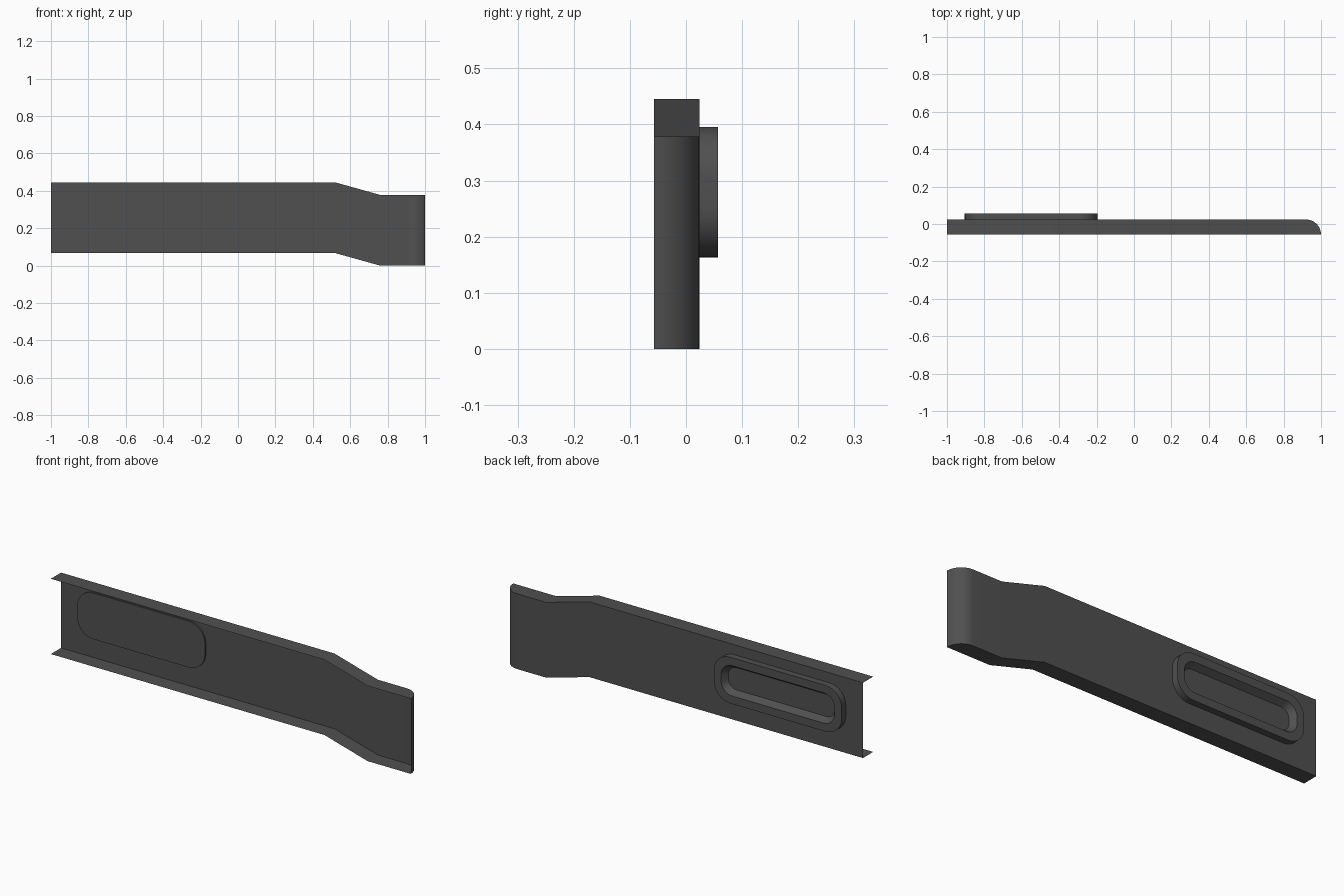
import bpy, bmesh, math

if "Cube" in bpy.data.objects:
    bpy.data.objects.remove(bpy.data.objects["Cube"])

grey = bpy.data.materials.new("dark grey")
grey.diffuse_color = (0.08, 0.08, 0.08, 1)
grey.use_nodes = True
grey.node_tree.nodes["Principled BSDF"].inputs["Base Color"].default_value = grey.diffuse_color

FRONT, WEB, BACK = -0.057, 0.024, 0.057


def finish(name, bm):
    bmesh.ops.remove_doubles(bm, verts=bm.verts, dist=1e-5)
    me = bpy.data.meshes.new(name)
    bm.to_mesh(me)
    bm.free()
    ob = bpy.data.objects.new(name, me)
    bpy.context.collection.objects.link(ob)
    me.materials.append(grey)
    bpy.ops.object.select_all(action='DESELECT')
    ob.select_set(True)
    bpy.context.view_layer.objects.active = ob
    bpy.ops.object.shade_smooth_by_angle(angle=math.radians(30))
    return ob


# Thin open channel: stepped web with a rounded right end, plus two flanges
def bottom_z(x):
    t = min(max((x - 0.52) / 0.24, 0), 1)
    return 0.067 * (1 - t)


R = WEB - FRONT
path = [(-1, WEB), (0.52, WEB), (0.76, WEB)]
for i in range(13):
    a = math.pi / 2 * i / 12
    path.append((1 - R + R * math.sin(a), FRONT + R * math.cos(a)))

bm = bmesh.new()
for (x0, y0), (x1, y1) in zip(path, path[1:]):
    h = 0.378
    a, b = bottom_z(x0), bottom_z(x1)
    v = lambda *p: bm.verts.new(p)
    # web, seen from the back
    bm.faces.new([v(x0, y0, a), v(x0, y0, a + h), v(x1, y1, b + h), v(x1, y1, b)])
    # flanges
    for top in (0, h):
        pts = [(x0, FRONT, a + top), (x1, FRONT, b + top)]
        if y1 > FRONT + 1e-4:
            pts.append((x1, y1, b + top))
        pts.append((x0, y0, a + top))
        if not top:
            pts.reverse()
        bm.faces.new([v(*p) for p in pts])
finish("channel_rail", bm)


# Rounded plate on the back with a tapered recess
def loop(bm, inset, y, n=10):
    hx, hz, r = 0.355 - inset, 0.116 - inset, 0.09 - inset * 0.75
    out = []
    for k, (sx, sz) in enumerate(((1, 1), (-1, 1), (-1, -1), (1, -1))):
        for i in range(n + 1):
            a = math.pi / 2 * (k + i / n)
            out.append(bm.verts.new((-0.55 + sx * (hx - r) + r * math.cos(a), y,
                                     0.279 + sz * (hz - r) + r * math.sin(a))))
    return out


bm = bmesh.new()
rings = [loop(bm, 0, WEB - 0.008), loop(bm, 0, BACK), loop(bm, 0.04, BACK),
         loop(bm, 0.06, WEB + 0.003)]
for a, b in zip(rings, rings[1:]):
    n = len(a)
    for i in range(n):
        j = (i + 1) % n
        bm.faces.new([a[i], a[j], b[j], b[i]])
bm.faces.new(rings[0])
bm.faces.new(rings[-1])
bmesh.ops.recalc_face_normals(bm, faces=bm.faces)
finish("recessed_pad", bm)
